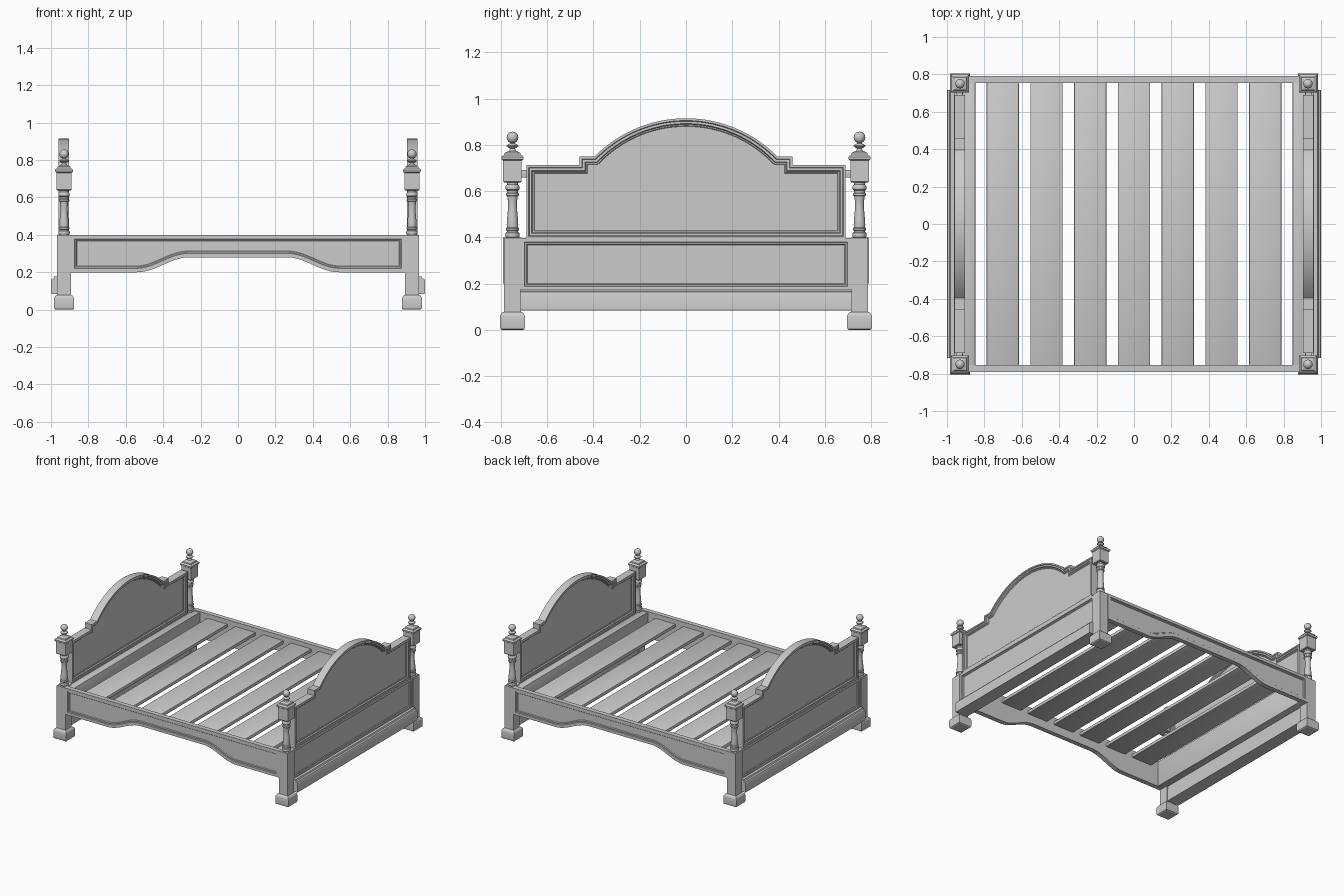
import bpy, bmesh, math
from mathutils import Matrix, Vector

if "Cube" in bpy.data.objects:
    bpy.data.objects.remove(bpy.data.objects["Cube"])


def finish(name, bm, matrix=None):
    bmesh.ops.recalc_face_normals(bm, faces=bm.faces[:])
    me = bpy.data.meshes.new(name)
    bm.to_mesh(me)
    bm.free()
    if matrix:
        me.transform(matrix)
    me.shade_smooth()
    me.set_sharp_from_angle(angle=math.radians(30))
    ob = bpy.data.objects.new(name, me)
    bpy.context.collection.objects.link(ob)
    return ob


def facing(angle, dist):
    # drawing plane XY stood upright, outward side at the given distance
    return (Matrix.Rotation(angle, 4, 'Z') @ Matrix.Translation((0, -dist, 0))
            @ Matrix.Rotation(math.pi / 2, 4, 'X'))


def board(name, outline, thick, steps, both, matrix):
    # extruded outline with stepped insets (width, depth) on its faces
    bm = bmesh.new()
    loops = [[bm.verts.new((x, y, z)) for x, y in outline] for z in (-thick / 2, thick / 2)]
    back, front = bm.faces.new(loops[0][::-1]), bm.faces.new(loops[1])
    n = len(outline)
    for i in range(n):
        j = (i + 1) % n
        bm.faces.new((loops[0][i], loops[0][j], loops[1][j], loops[1][i]))
    bm.normal_update()
    for f in ([front, back] if both else [front]):
        for w, d in steps:
            bmesh.ops.inset_region(bm, faces=[f], thickness=w, depth=d, use_even_offset=True)
            bm.normal_update()
    return finish(name, bm, matrix)


def lathe(name, prof, sides, x, y):
    # turned part; four sides give a square part (profile = half width)
    k, off = (math.sqrt(2), math.pi / 4) if sides == 4 else (1, 0)
    bm = bmesh.new()
    rings = [[bm.verts.new((x + r * k * math.cos(off + 2 * math.pi * i / sides),
                            y + r * k * math.sin(off + 2 * math.pi * i / sides), z))
              for i in range(sides)] for r, z in prof]
    for a, b in zip(rings, rings[1:]):
        for i in range(sides):
            j = (i + 1) % sides
            bm.faces.new((a[i], a[j], b[j], b[i]))
    bm.faces.new(rings[0][::-1])
    bm.faces.new(rings[-1])
    return finish(name, bm)


def box(name, lo, hi, bevel=0.004):
    bm = bmesh.new()
    lo, hi = Vector(lo), Vector(hi)
    bmesh.ops.create_cube(bm, size=1, matrix=Matrix.Translation((lo + hi) / 2)
                          @ Matrix.Diagonal((*(hi - lo), 1)))
    bmesh.ops.bevel(bm, geom=bm.edges[:], offset=bevel, segments=2, profile=0.5, affect='EDGES')
    return finish(name, bm)


def mirrored(half):
    # right half listed bottom to top -> closed counter-clockwise outline
    return half + [(-x, y) for x, y in reversed(half) if x > 1e-5]


# profiles
foot = [(.046, 0), (.052, .004), (.054, .012), (.054, .058), (.052, .066), (.046, .074),
        (.037, .078), (.037, .398), (.035, .4)]
column = [(.026, .398), (.03, .404), (.031, .412), (.029, .42), (.024, .424), (.024, .429),
          (.029, .432), (.029, .439), (.024, .443), (.025, .455), (.024, .475), (.021, .505),
          (.019, .535), (.020, .56), (.023, .578), (.028, .582), (.028, .589), (.024, .593),
          (.024, .603), (.029, .607), (.031, .614), (.029, .622), (.024, .628), (.026, .645)]
block = [(.036, .638), (.04, .642), (.04, .732), (.046, .736), (.048, .741), (.048, .748),
         (.044, .753), (.036, .757), (.034, .765), (.018, .774)]
finial = [(.02, .77), (.013, .777), (.011, .784), (.018, .788), (.025, .794), (.025, .798),
          (.018, .803), (.010, .806), (.010, .81)]
finial += [(.025 * math.sin(t), .832 - .025 * math.cos(t))
           for t in [math.radians(28 + 12.3 * i) for i in range(12)]] + [(.001, .857)]

# corner posts
for sx in (-1, 1):
    for sy in (-1, 1):
        x, y = sx * .93, sy * .75
        lathe("post_leg", foot, 4, x, y)
        lathe("post_column", column, 24, x, y)
        lathe("post_block", block, 4, x, y)
        lathe("post_finial", finial, 24, x, y)

# arched end boards, lower panels and plinths
R, half = .555, .395
end_angle = math.asin(half / R)
arch = [(R * math.sin(end_angle * (1 - i / 16)),
         .915 - R + R * math.cos(end_angle * (1 - i / 16))) for i in range(17)]
arched = mirrored([(.69, .395), (.69, .712), (.46, .712), (.46, arch[0][1])] + arch)
lower = mirrored([(.716, .17), (.716, .398)])
plinth = [(.90, .085), (.998, .085), (1.0, .088), (1.0, .155), (.996, .163),
          (.986, .168), (.982, .178), (.90, .178)]
for s in (-1, 1):
    m = facing(s * math.pi / 2, .932)
    board("arched_end_panel", arched, .058,
          [(.010, 0), (.003, -.005), (.010, 0), (.004, -.008), (.005, 0), (.003, -.003)], True, m)
    board("lower_end_panel", lower, .06,
          [(.018, 0), (.003, -.006), (.005, 0), (.004, -.005)], False, m)
    # plinth moulding profile swept along y
    bm = bmesh.new()
    f = bm.faces.new([bm.verts.new((s * px, -.716, pz)) for px, pz in plinth])
    ext = bmesh.ops.extrude_face_region(bm, geom=[f], use_keep_orig=True)
    bmesh.ops.translate(bm, vec=(0, 1.432, 0),
                        verts=[v for v in ext["geom"] if isinstance(v, bmesh.types.BMVert)])
    finish("end_plinth", bm)
    # inner end rail carrying the slats
    a, b = sorted((s * .905, s * .848))
    box("inner_end_rail", (a, -.757, .20), (b, .757, .395), .003)
    # small pegs joining panel to posts
    a, b = sorted((s * .915, s * .949))
    for t in (-1, 1):
        c, d = sorted((t * .68, t * .725))
        box("panel_peg", (a, c, .658), (b, d, .692), .003)

# side rails with scooped lower edge
scoop = [(.54 - .28 * i / 16, .2 + .08 * (.5 - .5 * math.cos(math.pi * i / 16)))
         for i in range(17)]
rail_half = scoop[::-1] + [(.896, .2), (.896, .4)]
side = mirrored(rail_half)
for ang in (0, math.pi):
    board("side_rail", side, .035,
          [(.021, 0), (.003, -.006), (.006, 0), (.004, -.005)], False, facing(ang, .7725))

# slats
for i in range(-3, 4):
    box("slat", (i * .234 - .086, -.757, .342), (i * .234 + .086, .757, .368), .005)
